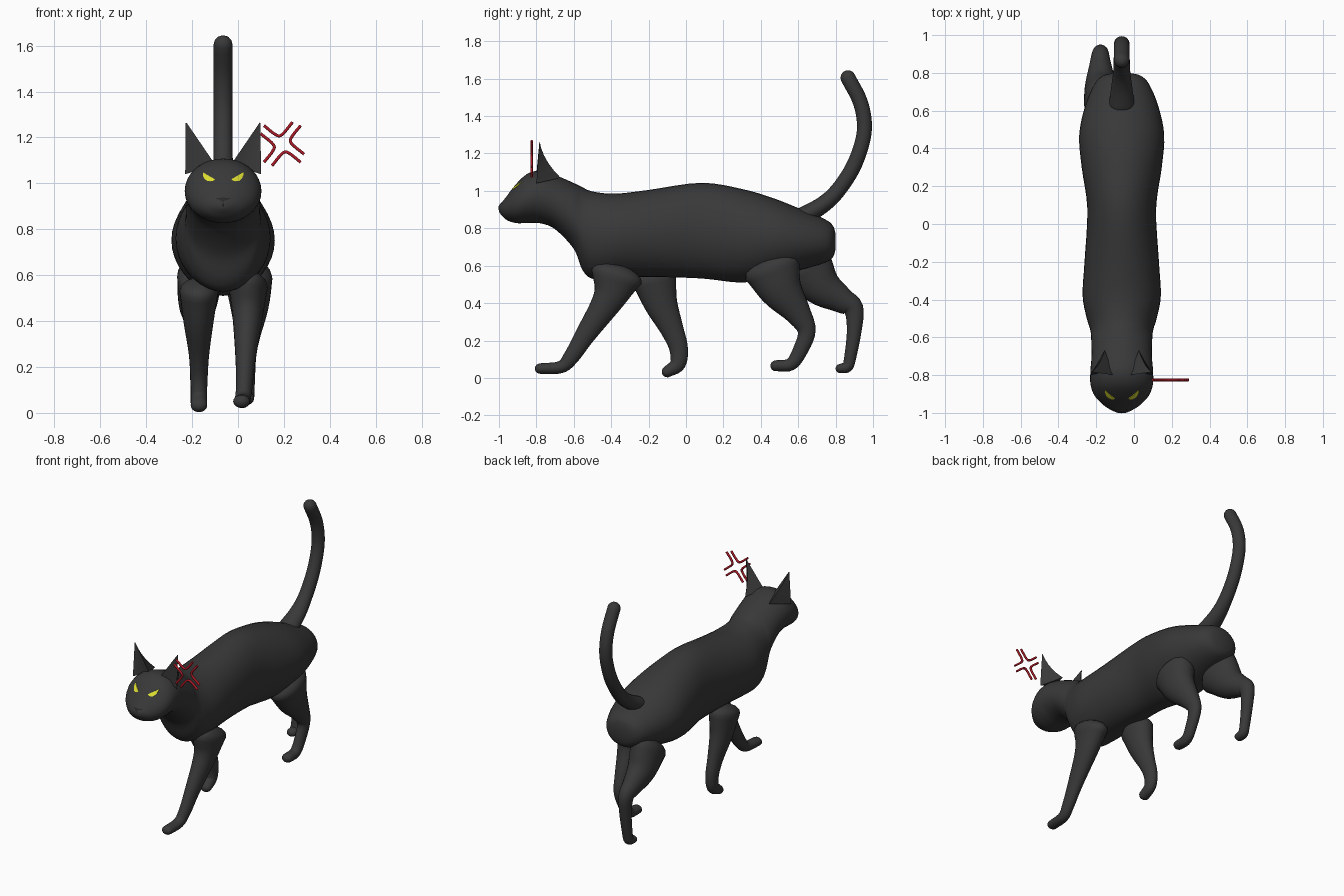
import bpy, bmesh, math
from mathutils import Vector
from mathutils.bvhtree import BVHTree

if "Cube" in bpy.data.objects:
    bpy.data.objects.remove(bpy.data.objects["Cube"])

CX = -0.065  # centre line of the animal


def material(name, colour, rough=0.7):
    m = bpy.data.materials.new(name)
    m.use_nodes = True
    m.diffuse_color = (*colour, 1)
    bsdf = m.node_tree.nodes["Principled BSDF"]
    bsdf.inputs["Base Color"].default_value = (*colour, 1)
    bsdf.inputs["Roughness"].default_value = rough
    return m


FUR = material("charcoal fur", (0.04, 0.04, 0.04))
YELLOW = material("yellow eye", (0.72, 0.72, 0.03))
RED = material("red mark", (0.42, 0.01, 0.02))
NOSE = material("dark nose", (0.022, 0.022, 0.022))


def finish(name, bm, mat, angle=50):
    bmesh.ops.recalc_face_normals(bm, faces=bm.faces)
    mesh = bpy.data.meshes.new(name)
    bm.to_mesh(mesh)
    bm.free()
    obj = bpy.data.objects.new(name, mesh)
    bpy.context.collection.objects.link(obj)
    mesh.materials.append(mat)
    bpy.ops.object.select_all(action='DESELECT')
    obj.select_set(True)
    bpy.context.view_layer.objects.active = obj
    bpy.ops.object.shade_smooth_by_angle(angle=math.radians(angle))
    return obj


def smooth_rows(rows, steps=5):
    """Catmull-Rom interpolation of whole rows."""
    rows = [Vector(r) for r in rows]
    pts = [rows[0] * 2 - rows[1]] + rows + [rows[-1] * 2 - rows[-2]]
    out = []
    for a, b, c, d in zip(pts, pts[1:], pts[2:], pts[3:]):
        for i in range(steps):
            t = i / steps
            out.append(0.5 * (2 * b + (c - a) * t + (2 * a - 5 * b + 4 * c - d) * t * t
                              + (3 * b - a - 3 * c + d) * t ** 3))
    return out + [rows[-1]]


def skin(bm, rings):
    loops = [[bm.verts.new(p) for p in ring] for ring in rings]
    n = len(loops[0])
    for a, b in zip(loops, loops[1:]):
        for i in range(n):
            j = (i + 1) % n
            bm.faces.new((a[i], a[j], b[j], b[i]))
    bm.faces.new(loops[0])
    bm.faces.new(loops[-1])


def oval(centre, normal, rx, r, sides=24):
    return [centre + Vector((math.cos(t) * rx, 0, 0)) + normal * math.sin(t) * r
            for t in (2 * math.pi * i / sides for i in range(sides))]


def limb(name, rows, start_cap=0.45):
    """Rounded tube through rows of (x, y, z, half width, half depth)."""
    path = smooth_rows(rows)
    rings = []
    last = len(path) - 1
    for i, p in enumerate(path):
        c = Vector(p[:3])
        t = Vector(path[min(i + 1, last)][:3]) - Vector(path[max(i - 1, 0)][:3])
        t.x = 0
        t.normalize()
        normal = t.cross(Vector((1, 0, 0)))
        rx, r = p[3], p[4]
        caps = [(0, 1)]
        if i == 0:
            caps = [(-math.sin(a) * start_cap, math.cos(a)) for a in (1.5, 1.2, 0.8, 0.4, 0)]
        if i == last:
            caps = [(math.sin(a), math.cos(a)) for a in (0, 0.4, 0.8, 1.2, 1.5)]
        for shift, s in caps:
            rings.append(oval(c + t * shift * r, normal, rx * s, r * s))
    bm = bmesh.new()
    skin(bm, rings)
    return finish(name, bm, FUR)


# Body, neck and head: rows of (y, top, bottom, half width)
profile = [
    (0.8, 0.77, 0.69, 0.04), (0.785, 0.815, 0.645, 0.1), (0.74, 0.85, 0.615, 0.145),
    (0.62, 0.9, 0.58, 0.195), (0.47, 0.96, 0.54, 0.225), (0.3, 1.01, 0.51, 0.212),
    (0.08, 1.043, 0.532, 0.182), (-0.2, 1.005, 0.54, 0.197), (-0.38, 0.985, 0.535, 0.207),
    (-0.5, 0.997, 0.53, 0.185), (-0.555, 1.02, 0.58, 0.168), (-0.6, 1.042, 0.69, 0.162),
    (-0.7, 1.085, 0.795, 0.16), (-0.78, 1.108, 0.827, 0.166), (-0.85, 1.09, 0.828, 0.165),
    (-0.91, 1.035, 0.828, 0.143), (-0.96, 0.97, 0.845, 0.095), (-0.988, 0.935, 0.872, 0.05),
    (-1.0, 0.92, 0.89, 0.02)]
bm = bmesh.new()
skin(bm, [oval(Vector((CX, y, (top + low) / 2)), Vector((0, 0, 1)), w, (top - low) / 2, 36)
          for y, top, low, w in smooth_rows(profile, 4)])
bm.normal_update()
surface = BVHTree.FromBMesh(bm)
finish("body_and_head", bm, FUR, 60)

# Tail, flared at its root
limb("tail", [
    (CX, 0.62, 0.86, 0.07, 0.05), (CX, 0.73, 0.925, 0.055, 0.045), (CX, 0.81, 1.0, 0.045, 0.042),
    (CX, 0.89, 1.12, 0.042, 0.041), (CX, 0.94, 1.25, 0.041, 0.04), (CX, 0.954, 1.36, 0.041, 0.04),
    (CX, 0.93, 1.48, 0.041, 0.04), (CX, 0.866, 1.605, 0.041, 0.04)])

# Legs in mid-stride
limb("front_leg_left", [
    (0.045, -0.37, 0.545, 0.085, 0.14), (0.042, -0.415, 0.42, 0.066, 0.085),
    (0.033, -0.535, 0.235, 0.044, 0.055), (0.027, -0.615, 0.11, 0.036, 0.042),
    (0.02, -0.67, 0.058, 0.035, 0.033), (0.015, -0.78, 0.05, 0.036, 0.028)])
limb("front_leg_right", [
    (-0.17, -0.17, 0.53, 0.085, 0.12), (-0.172, -0.135, 0.4, 0.066, 0.09),
    (-0.17, -0.075, 0.26, 0.045, 0.062), (-0.17, -0.04, 0.16, 0.038, 0.05),
    (-0.17, -0.044, 0.075, 0.035, 0.042), (-0.17, -0.1, 0.033, 0.036, 0.03)])
limb("hind_leg_left", [
    (0.045, 0.46, 0.585, 0.105, 0.155), (0.05, 0.51, 0.47, 0.085, 0.115),
    (0.045, 0.6, 0.345, 0.055, 0.07), (0.042, 0.645, 0.25, 0.038, 0.048),
    (0.04, 0.61, 0.145, 0.034, 0.04), (0.037, 0.56, 0.073, 0.034, 0.034),
    (0.035, 0.48, 0.065, 0.035, 0.029)])
limb("hind_leg_right", [
    (-0.165, 0.64, 0.595, 0.1, 0.15), (-0.175, 0.73, 0.485, 0.085, 0.105),
    (-0.178, 0.835, 0.415, 0.06, 0.07), (-0.178, 0.895, 0.37, 0.046, 0.054),
    (-0.175, 0.9, 0.26, 0.038, 0.04), (-0.174, 0.878, 0.11, 0.033, 0.032),
    (-0.174, 0.862, 0.06, 0.033, 0.03), (-0.174, 0.825, 0.05, 0.033, 0.025)])


def mirror_x(side, offset):
    return CX + side * offset


def plate(name, outline, mat, lift=0.004):
    """Thin patch wrapped on the face, fanned in rings from its middle."""
    mx = sum(p[0] for p in outline) / len(outline)
    mz = sum(p[1] for p in outline) / len(outline)
    bm = bmesh.new()
    rings = []
    for s in (0.02, 0.35, 0.7, 1.0, 1.0):
        out = lift if len(rings) < 4 else -0.004
        ring = []
        for x, z in outline:
            at = Vector((mx + (x - mx) * s, -2, mz + (z - mz) * s))
            hit, normal, _, _ = surface.ray_cast(at, Vector((0, 1, 0)))
            ring.append(hit + Vector((0, -out, 0)))
        rings.append(ring)
    skin(bm, rings)
    return finish(name, bm, mat)


for side, label in ((1, "left"), (-1, "right")):
    # Ear: three-sided horn with a curved back and hollowed front
    base = [Vector((mirror_x(side, 0.165), -0.8, 1.04)), Vector((mirror_x(side, 0.1), -0.785, 1.06)),
            Vector((mirror_x(side, 0.04), -0.8, 1.09)), Vector((mirror_x(side, 0.09), -0.67, 1.07))]
    tip = Vector((mirror_x(side, 0.163), -0.783, 1.27))
    ear = bmesh.new()
    rings = []
    for t in (0, 0.2, 0.4, 0.6, 0.8, 0.97):
        ring = [b.lerp(tip, t) for b in base]
        ring[3].y -= 0.09 * t * (1 - t)
        rings.append(ring)
    skin(ear, rings)
    finish("ear_" + label, ear, FUR, 35)

    # Narrowed eye with a slanted upper lid
    lid = [(0.088, 1.048), (0.06, 1.032), (0.036, 1.018), (0.042, 1.012),
           (0.055, 1.009), (0.07, 1.011), (0.082, 1.021), (0.088, 1.034)]
    plate("eye_" + label, [(mirror_x(side, x), z) for x, z in lid], YELLOW)

# Nose
plate("nose", [(CX - 0.03, 0.936), (CX, 0.938), (CX + 0.03, 0.936), (CX, 0.897)], NOSE, 0.002)

# Anger mark: one bent stroke repeated by quarter turns
stroke = smooth_rows([(-0.08, 0.08), (-0.03, 0.041), (-0.002, 0.04), (0.045, 0.095)], 6)
curve = bpy.data.curves.new("anger_mark", 'CURVE')
curve.dimensions = '3D'
curve.bevel_depth = 0.0075
curve.bevel_resolution = 1
curve.use_fill_caps = True
for turn in range(4):
    spline = curve.splines.new('POLY')
    spline.points.add(len(stroke) - 1)
    a = -turn * math.pi / 2
    for point, (u, v) in zip(spline.points, stroke):
        point.co = (0.193 + u * math.cos(a) - v * math.sin(a), -0.825,
                    1.172 + u * math.sin(a) + v * math.cos(a), 1)
curve.materials.append(RED)
mark = bpy.data.objects.new("anger_mark", curve)
bpy.context.collection.objects.link(mark)
